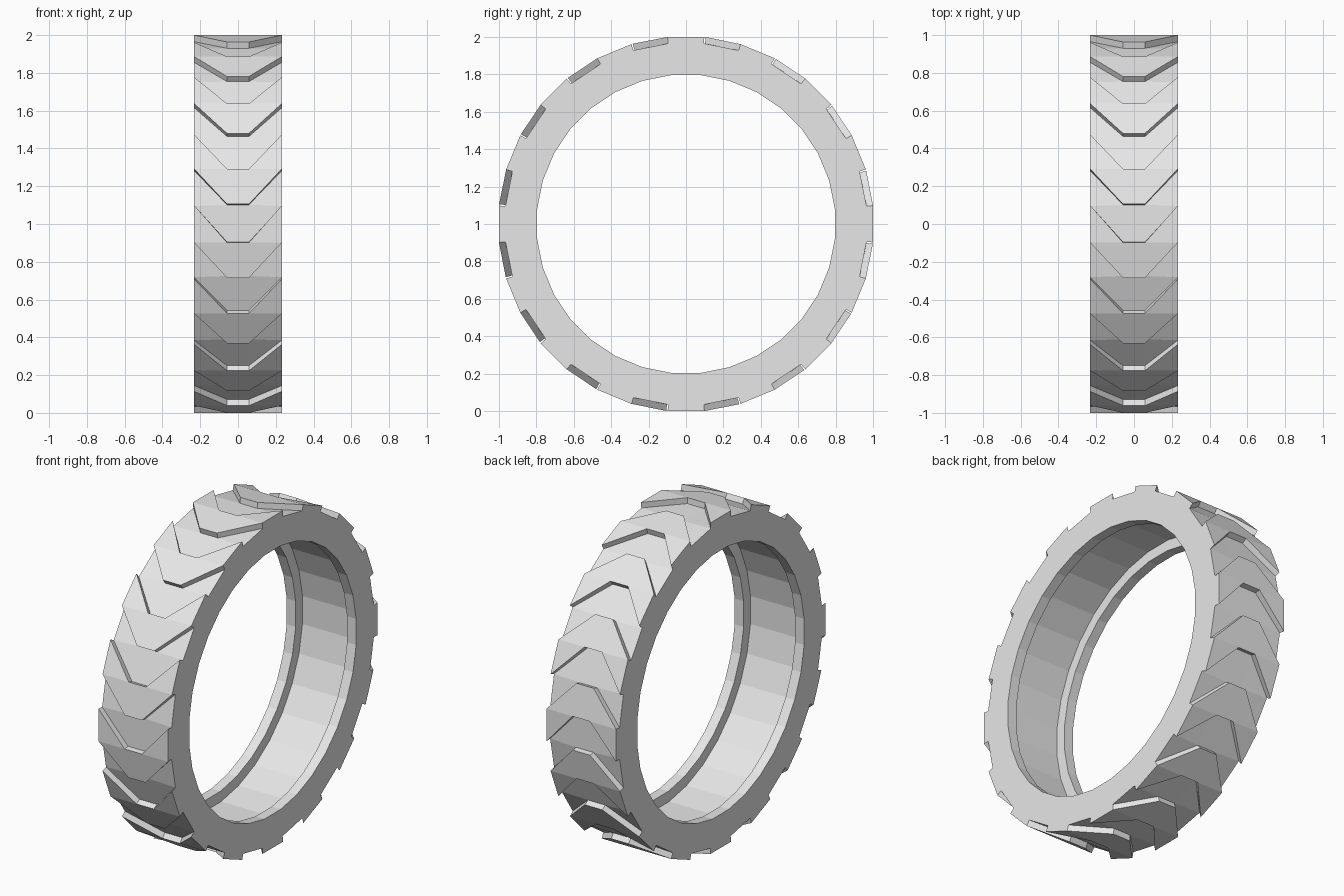
import bpy
import bmesh
from math import sin, cos, pi, radians

if "Cube" in bpy.data.objects:
    bpy.data.objects.remove(bpy.data.objects["Cube"], do_unlink=True)

SIDES = 32                       # facets around the tyre, two per lug
STEP = 2 * pi / SIDES
OUTER = 1 / cos(STEP / 2)        # lug corner radius, flats reach 1.0
BASE = 0.97                      # tread floor radius
BORE = 0.80                      # lip radius
GROOVE = 0.865                   # inner channel radius
HALF, MID, LIP = 0.232, 0.058, 0.06

rubber = bpy.data.materials.new("light_grey_rubber")
rubber.use_nodes = True
grey = (0.8, 0.8, 0.8, 1)
rubber.diffuse_color = grey
rubber.node_tree.nodes["Principled BSDF"].inputs["Base Color"].default_value = grey

# Closed cross-section: four tread points, then the stepped bore
profile = [(-HALF, BASE), (-MID, BASE), (MID, BASE), (HALF, BASE),
           (HALF, BORE), (HALF - LIP, BORE), (HALF - LIP, GROOVE),
           (LIP - HALF, GROOVE), (LIP - HALF, BORE), (-HALF, BORE)]

bm = bmesh.new()
rings = []
for k in range(SIDES):
    ring = []
    for i, (x, r) in enumerate(profile):
        t = (k - 0.5) * STEP
        if i in (1, 2) and k % 2 == 0:
            t -= radians(0.4)    # leading tip of a chevron
        ring.append(bm.verts.new((x, -r * sin(t), 1 + r * cos(t))))
    rings.append(ring)

# Skin the rings; the tread shoulders are split along the chevron diagonals
lugs = []
for k in range(SIDES):
    a, b = rings[k], rings[(k + 1) % SIDES]
    odd = k % 2 == 1
    for i in range(len(profile)):
        j = (i + 1) % len(profile)
        if i in (0, 2):
            side, mid = (i, j) if i == 0 else (j, i)
            shoulder = bm.faces.new((a[side], b[side], b[mid]))
            inner = bm.faces.new((a[side], b[mid], a[mid]))
            lugs.append(inner if odd else shoulder)
        else:
            face = bm.faces.new((a[i], a[j], b[j], b[i]))
            if i == 1 and odd:
                lugs.append(face)
bmesh.ops.recalc_face_normals(bm, faces=bm.faces)

# Raise the chevron lugs radially from the tread floor
raised = bmesh.ops.extrude_face_region(bm, geom=lugs)["geom"]
scale = OUTER / BASE
for v in raised:
    if isinstance(v, bmesh.types.BMVert):
        v.co.y *= scale
        v.co.z = 1 + (v.co.z - 1) * scale
leftover = [f for f in lugs if f.is_valid]
if leftover:
    bmesh.ops.delete(bm, geom=leftover, context="FACES")
bmesh.ops.recalc_face_normals(bm, faces=bm.faces)

mesh = bpy.data.meshes.new("tyre")
bm.to_mesh(mesh)
bm.free()
mesh.materials.append(rubber)
tyre = bpy.data.objects.new("tyre", mesh)
bpy.context.collection.objects.link(tyre)
